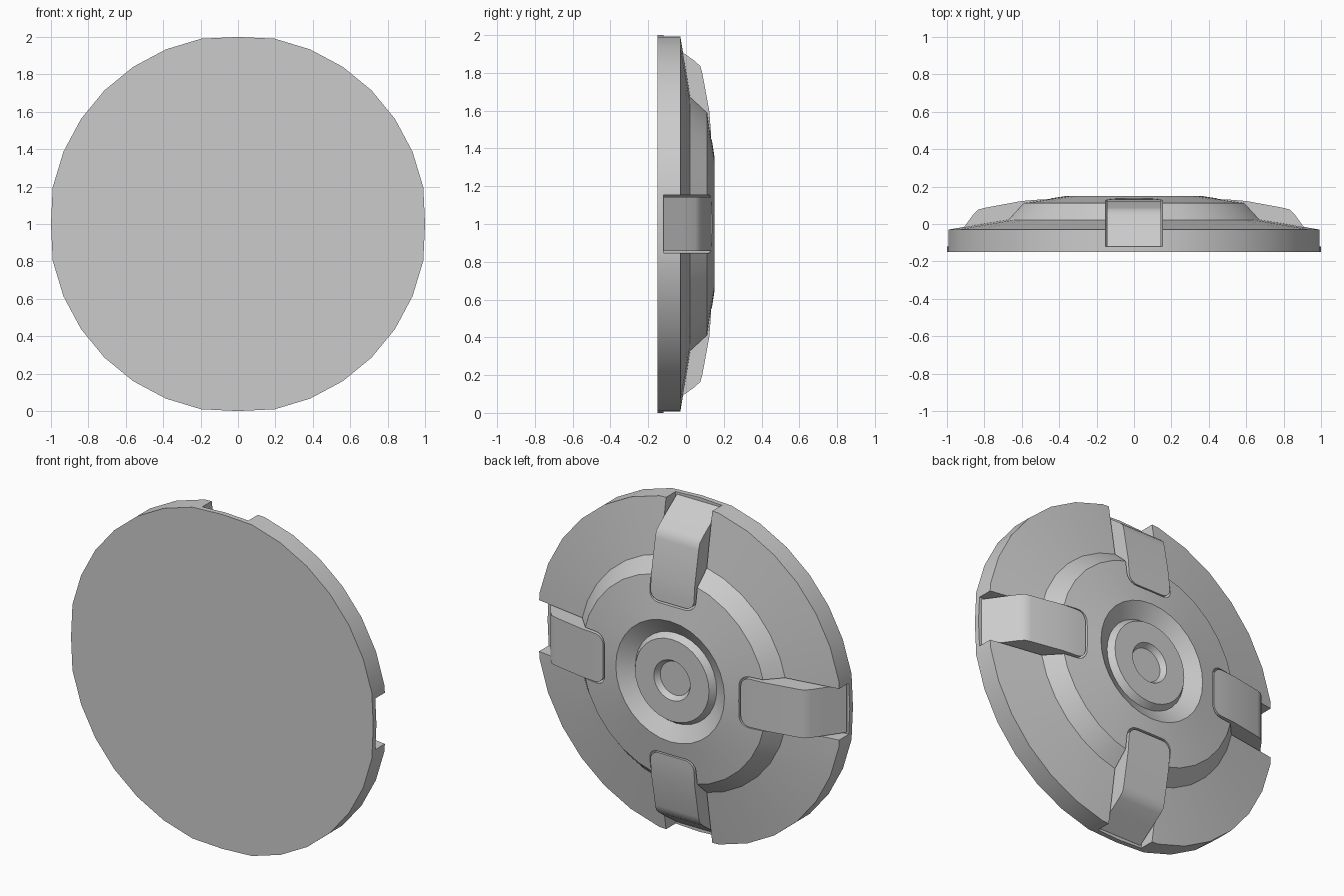
import bpy, bmesh
from math import sin, cos, pi, radians
from mathutils import Matrix, Vector

if "Cube" in bpy.data.objects:
    bpy.data.objects.remove(bpy.data.objects["Cube"])


def new_object(name, bm):
    bmesh.ops.recalc_face_normals(bm, faces=bm.faces)
    mesh = bpy.data.meshes.new(name)
    bm.to_mesh(mesh)
    bm.free()
    ob = bpy.data.objects.new(name, mesh)
    bpy.context.collection.objects.link(ob)
    return ob


def activate(ob):
    bpy.ops.object.select_all(action='DESELECT')
    ob.select_set(True)
    bpy.context.view_layer.objects.active = ob


def lathe(name, profile, sides=32):
    """Closed solid of revolution around y; profile is (radius, y)."""
    bm = bmesh.new()
    rings = []
    for r, y in profile:
        ring = []
        for i in range(sides):
            a = 2 * pi * i / sides
            x = max(-1, min(1, r * cos(a)))
            z = max(-1, min(1, r * sin(a)))
            ring.append(bm.verts.new((x, y, 1 + z)))
        rings.append(ring)
    for a, b in zip(rings, rings[1:]):
        for i in range(sides):
            j = (i + 1) % sides
            bm.faces.new((a[i], a[j], b[j], b[i]))
    bm.faces.new(rings[0])
    bm.faces.new(rings[-1])
    return new_object(name, bm)


def loft(name, stations, bottom, turn):
    """Radial bar from (radius, half width, top y) stations, turned around y."""
    bm = bmesh.new()
    rot = Matrix.Rotation(turn, 3, 'Y')
    secs = []
    for r, w, top in stations:
        pts = [(r, bottom, -w), (r, bottom, w), (r, top, w), (r, top, -w)]
        secs.append([bm.verts.new(rot @ Vector(p) + Vector((0, 0, 1))) for p in pts])
    for a, b in zip(secs, secs[1:]):
        for i in range(4):
            j = (i + 1) % 4
            bm.faces.new((a[i], a[j], b[j], b[i]))
    bm.faces.new(secs[0])
    bm.faces.new(secs[-1])
    return new_object(name, bm)


def rounded_end(start, width, radius, steps=5):
    """(radius, half width) pairs for the rounded inner end of a bar."""
    angles = [pi / 2 * k / steps for k in range(steps + 1)]
    return [(start + radius * (1 - cos(a)), width - radius + radius * sin(a)) for a in angles]


# Cap disc with stepped dome, ring groove and centre dimple
cap = lathe("cap_disc", [
    (1.01, -0.15), (1.01, -0.03), (0.69, 0.022), (0.61, 0.112), (0.36, 0.15),
    (0.27, 0.095), (0.245, 0.132), (0.12, 0.132), (0.10, 0.10)])

for n in range(4):
    turn = radians(90 * n)

    # Slot through the rim, leaving the thin front plate
    outline = rounded_end(0.445, 0.153, 0.06) + [(1.2, 0.153)]
    slot = loft("slot_cutter", [(r, w, 0.4) for r, w in outline], -0.12, turn)
    mod = cap.modifiers.new("slot", 'BOOLEAN')
    mod.operation = 'DIFFERENCE'
    mod.solver = 'EXACT'
    mod.object = slot
    activate(cap)
    bpy.ops.object.modifier_apply(modifier=mod.name)
    bpy.data.objects.remove(slot)

    # Clip bar sitting in the slot
    stations = [(r, w, 0.133 - 0.05 * (r - 0.455)) for r, w in rounded_end(0.455, 0.144, 0.055)]
    stations += [(r, 0.144, y) for r, y in
                 [(0.60, 0.123), (0.80, 0.086), (0.835, 0.076), (0.86, 0.05),
                  (0.905, -0.012), (0.98, -0.119)]]
    clip = loft("clip_%d" % (n + 1), stations, -0.125, turn)
    activate(clip)
    bpy.ops.object.shade_smooth_by_angle(angle=radians(35))

activate(cap)
bpy.ops.object.shade_smooth_by_angle(angle=radians(20))
